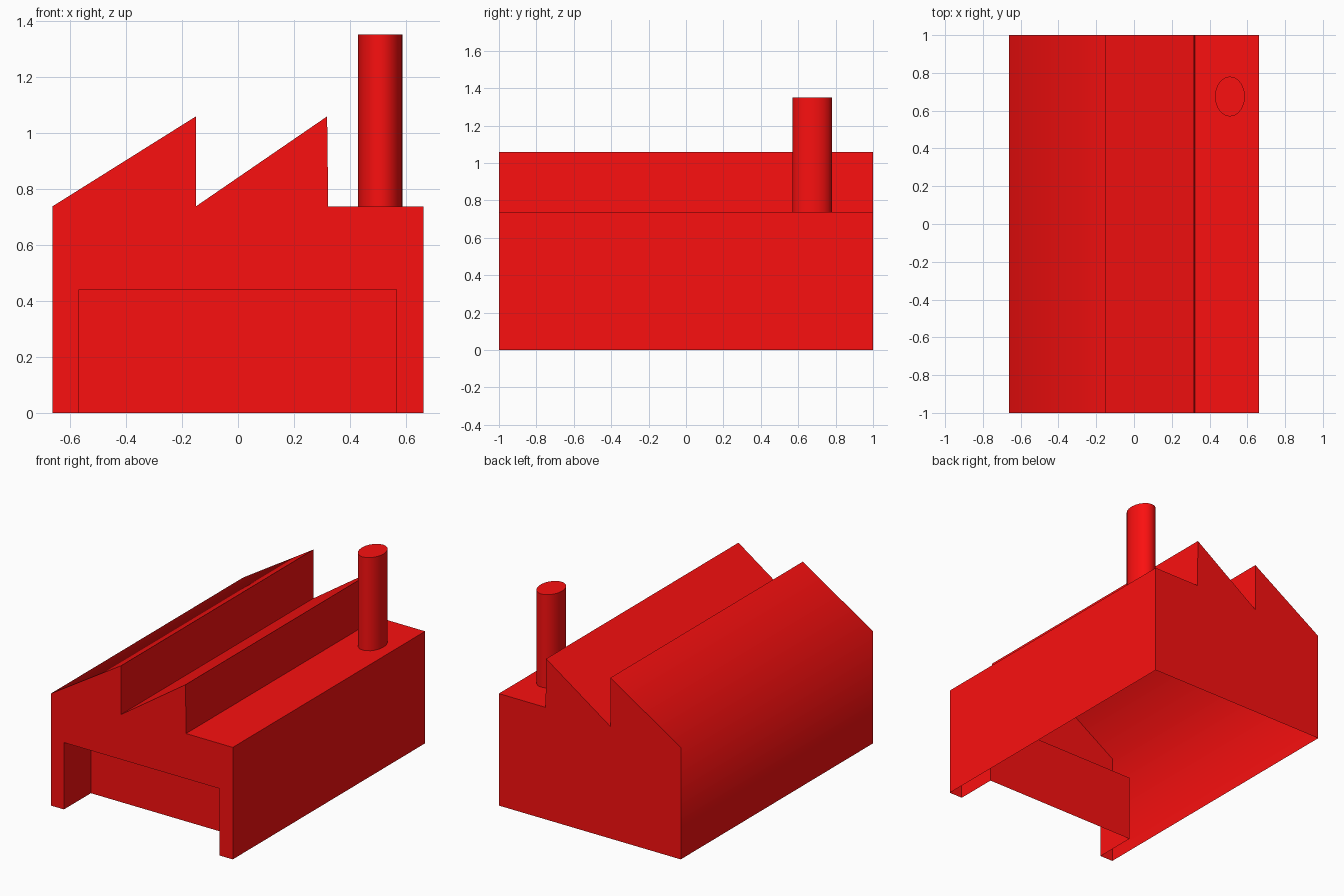
import bpy, bmesh
from math import cos, sin, pi, radians

if "Cube" in bpy.data.objects:
    bpy.data.objects.remove(bpy.data.objects["Cube"])

red = bpy.data.materials.new("red")
red.diffuse_color = (0.96, 0.005, 0.005, 1)
red.use_nodes = True
red.node_tree.nodes["Principled BSDF"].inputs["Base Color"].default_value = red.diffuse_color


def ring(bm, points, y):
    """Vertices of an x/z outline placed at depth y."""
    return [bm.verts.new((x, y, z)) for x, z in points]


def bridge(bm, a, b, closed=False):
    """Quads joining two matching rows of vertices."""
    n = len(a)
    for i in range(n if closed else n - 1):
        j = (i + 1) % n
        bm.faces.new((a[i], a[j], b[j], b[i]))


def finish(bm, name, angle):
    mesh = bpy.data.meshes.new(name)
    bm.to_mesh(mesh)
    bm.free()
    obj = bpy.data.objects.new(name, mesh)
    bpy.context.collection.objects.link(obj)
    mesh.materials.append(red)
    bpy.ops.object.select_all(action='DESELECT')
    obj.select_set(True)
    bpy.context.view_layer.objects.active = obj
    bpy.ops.object.shade_smooth_by_angle(angle=radians(angle))
    return obj


# Hall: thin open-bottomed shell with sawtooth roof and a front recess
profile = [(-.662, 0), (-.662, .737), (-.15, 1.058), (-.15, .737),
           (.318, 1.058), (.322, .737), (.662, .737), (.662, 0)]
opening = [(.565, 0), (.565, .44), (-.567, .44), (-.567, 0)]

bm = bmesh.new()
front, back = ring(bm, profile, -1), ring(bm, profile, 1)
mouth, panel = ring(bm, opening, -1), ring(bm, opening, -.72)
bridge(bm, front, back)                  # side walls and roof
bm.faces.new((front + mouth)[::-1])      # front wall around the recess
bm.faces.new(back)                       # back wall
bridge(bm, mouth, panel)                 # recess sides and ceiling
bm.faces.new(panel)                      # recess back panel
finish(bm, "factory_hall", 65)

# Chimney: oval tube standing on the flat roof, capped on top
bm = bmesh.new()
sides = 20
rows = [[bm.verts.new((.508 + .079 * cos(2 * pi * i / sides),
                       .675 + .106 * sin(2 * pi * i / sides), z))
         for i in range(sides)] for z in (.737, 1.35)]
bridge(bm, *rows, closed=True)
bm.faces.new(rows[1])
finish(bm, "chimney", 40)
